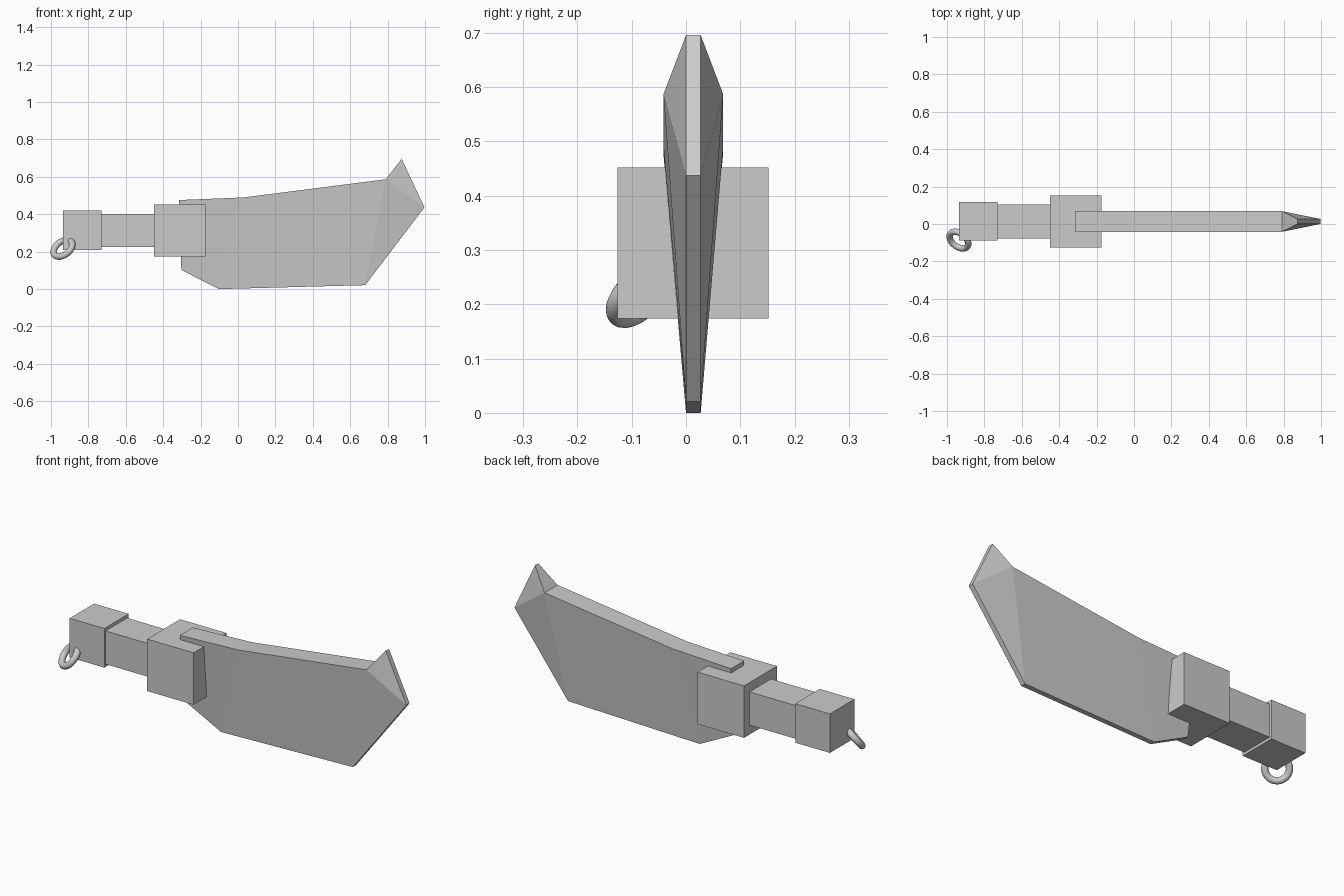
import bpy, bmesh
from mathutils import Vector

if "Cube" in bpy.data.objects:
    bpy.data.objects.remove(bpy.data.objects["Cube"])

YC = 0.0135  # centre plane of the weapon


def box(name, x0, x1, y0, y1, z0, z1):
    bpy.ops.mesh.primitive_cube_add(
        size=1, location=((x0 + x1) / 2, (y0 + y1) / 2, (z0 + z1) / 2))
    ob = bpy.context.object
    ob.name = name
    ob.scale = (x1 - x0, y1 - y0, z1 - z0)
    bpy.ops.object.transform_apply(location=False, rotation=False, scale=True)
    return ob


# Handle blocks
box("pommel", -0.935, -0.73, -0.088, 0.118, 0.21, 0.419)
box("grip", -0.735, -0.445, -0.077, 0.105, 0.224, 0.402)
box("guard", -0.45, -0.175, -0.126, 0.152, 0.174, 0.452)

# Blade outline: x, z, half thickness (thick spine, thin cutting edge)
THICK, THIN = 0.055, 0.0135
outline = [
    (-0.315, 0.476, THICK), (0.03, 0.49, THICK), (0.79, 0.587, THICK),
    (0.875, 0.696, THIN), (0.997, 0.437, THIN), (0.68, 0.021, THIN),
    (-0.10, 0.0, THIN), (-0.303, 0.102, THIN),
]
panels = [(0, 7, 6, 1), (1, 6, 5, 2), (2, 5, 4), (2, 4, 3)]
bm = bmesh.new()
front = [bm.verts.new((x, YC - t, z)) for x, z, t in outline]
back = [bm.verts.new((x, YC + t, z)) for x, z, t in outline]
for p in panels:
    bm.faces.new([front[i] for i in p])
    bm.faces.new([back[i] for i in reversed(p)])
for i in range(len(outline)):
    j = (i + 1) % len(outline)
    bm.faces.new((front[i], front[j], back[j], back[i]))
bmesh.ops.recalc_face_normals(bm, faces=bm.faces)
mesh = bpy.data.meshes.new("blade")
bm.to_mesh(mesh)
bm.free()
bpy.context.collection.objects.link(bpy.data.objects.new("blade", mesh))

# Ring through the lower pommel corner
axis = Vector((0.48, 0.625, -0.625))
bpy.ops.mesh.primitive_torus_add(
    major_radius=0.057, minor_radius=0.017, major_segments=48, minor_segments=16,
    location=(-0.936, -0.086, 0.218),
    rotation=axis.to_track_quat('Z', 'Y').to_euler())
ring = bpy.context.object
ring.name = "pommel_ring"
bpy.ops.object.shade_smooth()
